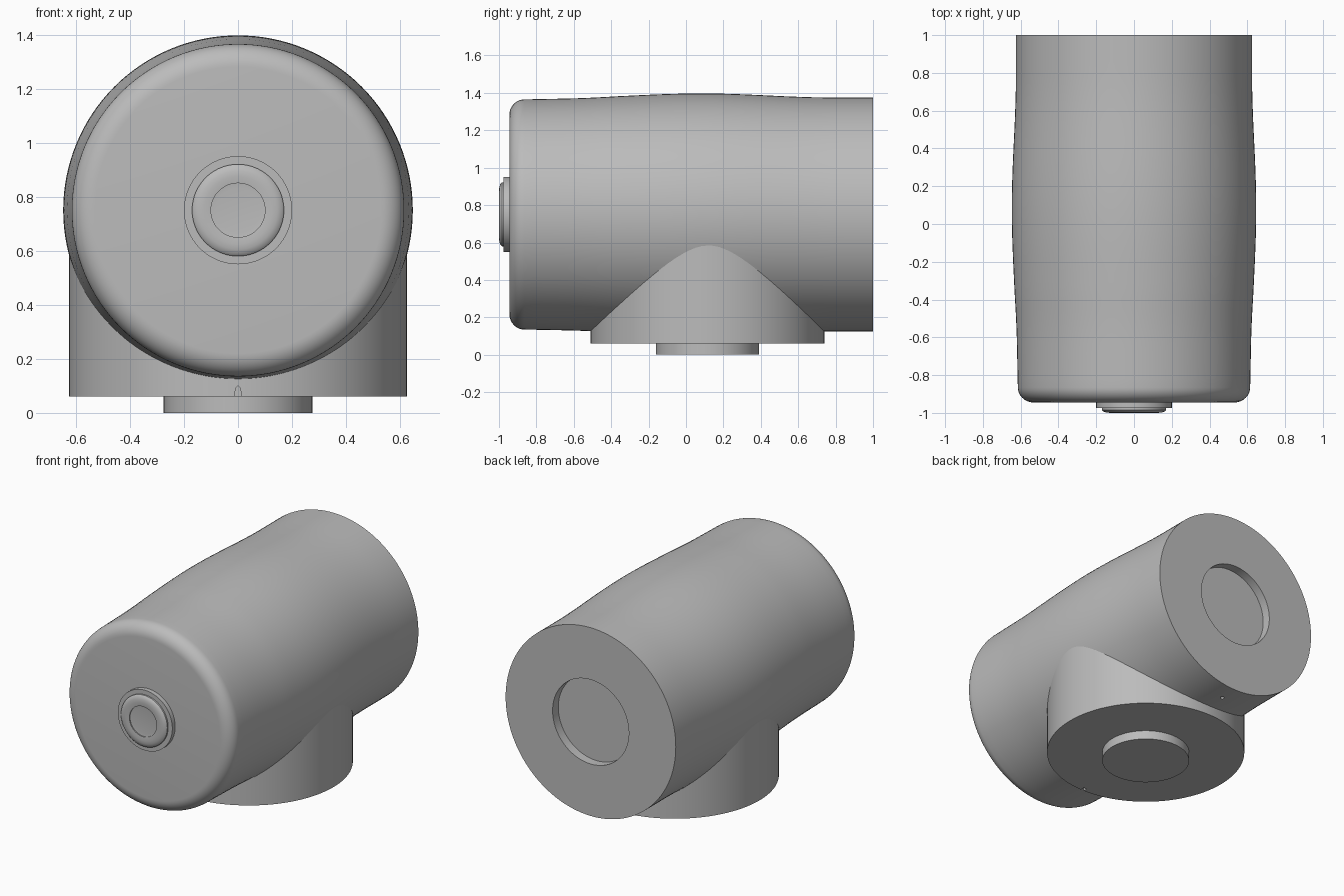
import bpy, bmesh, math
from mathutils import Matrix

cube = bpy.data.objects.get("Cube")
if cube:
    bpy.data.objects.remove(cube, do_unlink=True)

grey = bpy.data.materials.new("plain grey")
grey.use_nodes = True
colour = (0.5, 0.5, 0.5, 1)
grey.diffuse_color = colour
grey.node_tree.nodes["Principled BSDF"].inputs["Base Color"].default_value = colour

AXIS_Z = 0.75      # height of the barrel axis
BASE_Y = 0.115     # centre of the foot
RADIUS = 0.625
TO_Y = Matrix.Translation((0, 0, AXIS_Z)) @ Matrix.Rotation(-math.pi / 2, 4, "X")


def lathe(name, profile, matrix, sides=128):
    """Spin (radius, height) points round z, close both ends, then place."""
    bm = bmesh.new()
    rings = []
    for r, h in profile:
        rings.append([bm.verts.new((r * math.cos(a), r * math.sin(a), h))
                      for a in (2 * math.pi * i / sides for i in range(sides))])
    for low, high in zip(rings, rings[1:]):
        for i in range(sides):
            j = (i + 1) % sides
            bm.faces.new((low[i], low[j], high[j], high[i]))
    bm.faces.new(rings[0][::-1])
    bm.faces.new(rings[-1])
    bm.transform(matrix)
    bmesh.ops.recalc_face_normals(bm, faces=bm.faces)
    mesh = bpy.data.meshes.new(name)
    bm.to_mesh(mesh)
    bm.free()
    mesh.materials.append(grey)
    ob = bpy.data.objects.new(name, mesh)
    bpy.context.collection.objects.link(ob)
    return ob


def cut(target, cutter):
    mod = target.modifiers.new(cutter.name, "BOOLEAN")
    mod.operation = "DIFFERENCE"
    mod.solver = "EXACT"
    mod.object = cutter
    cutter.hide_render = True
    cutter.hide_set(True)


def smooth(ob):
    bpy.ops.object.select_all(action="DESELECT")
    bpy.context.view_layer.objects.active = ob
    ob.select_set(True)
    bpy.ops.object.shade_smooth_by_angle(angle=math.radians(30))


def barrel_radius(y):
    straight = 0.615 + 0.01 * min(1, (y + 0.87) / 0.5)
    t = min(1, abs(y - 0.08) / 0.72)
    return straight + 0.022 * math.cos(t * math.pi / 2) ** 2


# Barrel: rounded front edge, gentle bulge, sunken round seat in the back
corner = [(0.53 + 0.085 * math.sin(a), -0.865 - 0.08 * math.cos(a))
          for a in (math.pi / 2 * i / 10 for i in range(10))]
side = [(barrel_radius(y), y) for y in (-0.865 + 1.865 * i / 40 for i in range(41))]
seat = [(0.28, 1), (0.28, 0.94)]
barrel = lathe("barrel", corner + side + seat, TO_Y)

# Small drain hole underneath, near the back
hole = lathe("drain_hole_cutter", [(0.013, 0.08), (0.013, 0.2)],
             Matrix.Translation((0, 0.87, 0)), 16)
cut(barrel, hole)
smooth(barrel)

# Front button: wide rim, rounded cap and a shallow dish
button = lathe("front_button",
               [(0.2, -0.93), (0.2, -0.975), (0.17, -0.975), (0.17, -0.985),
                (0.162, -0.993), (0.145, -0.998), (0.125, -1), (0.1, -0.997),
                (0.1, -0.99), (0.083, -0.988)], TO_Y)
smooth(button)

# Upright foot with an index notch at the front
foot = lathe("foot", [(RADIUS, 0.06), (RADIUS, 0.615)], Matrix.Translation((0, BASE_Y, 0)))
notch = lathe("notch_cutter", [(0.012, -0.03), (0.012, 0.03)],
              Matrix.Translation((0, BASE_Y - RADIUS, 0.06))
              @ Matrix.Rotation(math.pi / 2, 4, "X") @ Matrix.Diagonal((1, 3.3, 1, 1)), 24)
cut(foot, notch)
smooth(foot)

# Locating plug under the foot
plug = lathe("locating_plug", [(0.275, 0), (0.275, 0.08)], Matrix.Translation((0, BASE_Y, 0)))
smooth(plug)
